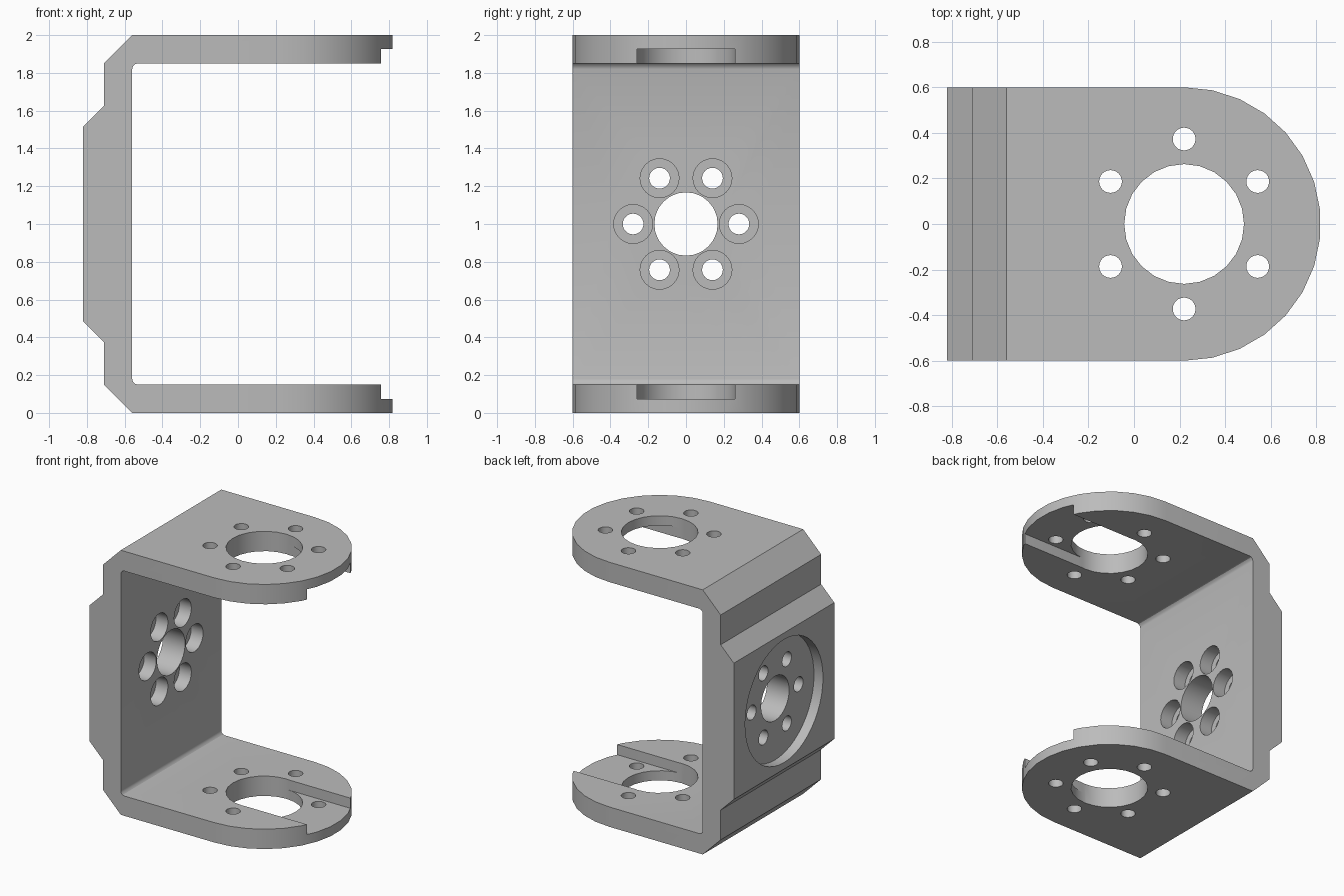
import bpy, bmesh, math
from mathutils import Matrix, Vector

if "Cube" in bpy.data.objects:
    bpy.data.objects.remove(bpy.data.objects["Cube"])

metal = bpy.data.materials.new("grey metal")
metal.diffuse_color = (0.5, 0.5, 0.5, 1)
metal.use_nodes = True
metal.node_tree.nodes["Principled BSDF"].inputs["Base Color"].default_value = metal.diffuse_color


def add_prism(name, points, extrude):
    """Closed outline pushed along a vector."""
    bm = bmesh.new()
    face = bm.faces.new([bm.verts.new(p) for p in points])
    out = bmesh.ops.extrude_face_region(bm, geom=[face])
    verts = [v for v in out["geom"] if isinstance(v, bmesh.types.BMVert)]
    bmesh.ops.translate(bm, verts=verts, vec=extrude)
    bmesh.ops.recalc_face_normals(bm, faces=bm.faces)
    mesh = bpy.data.meshes.new(name)
    bm.to_mesh(mesh)
    bm.free()
    obj = bpy.data.objects.new(name, mesh)
    bpy.context.collection.objects.link(obj)
    mesh.materials.append(metal)
    return obj


def apply_cut(target, cutter, operation="DIFFERENCE"):
    mod = target.modifiers.new("cut", "BOOLEAN")
    mod.operation, mod.solver, mod.object = operation, "EXACT", cutter
    bpy.context.view_layer.objects.active = target
    bpy.ops.object.modifier_apply(modifier=mod.name)
    bpy.data.objects.remove(cutter, do_unlink=True)


def circle(r, n):
    return [(r * math.cos(2 * math.pi * i / n), r * math.sin(2 * math.pi * i / n)) for i in range(n)]


def cut_upright(target, x, y, r, n=24):
    pts = [(x + a, y + b, -0.1) for a, b in circle(r, n)]
    apply_cut(target, add_prism("cutter", pts, Vector((0, 0, 2.2))))


def cut_along_x(target, y, z, r, x0, x1, n=24):
    pts = [(x0, y + a, z + b) for a, b in circle(r, n)]
    apply_cut(target, add_prism("cutter", pts, Vector((x1 - x0, 0, 0))))


# Side profile of the U bracket: lower half, then mirrored about z = 1
fillet = 0.03
inner = [(-0.56 + fillet * (1 - math.cos(a)), 0.15 + fillet * (1 - math.sin(a)))
         for a in (math.radians(d) for d in (90, 60, 30, 0))]
lower = [(-0.82, 0.485), (-0.71, 0.375), (-0.71, 0.15), (-0.56, 0), (1, 0), (1, 0.15)] + inner
profile = lower + [(x, 2 - z) for x, z in reversed(lower)]
bracket = add_prism("u_bracket", [(x, -0.7, z) for x, z in profile], Vector((0, 1.4, 0)))

# Rounded arm ends
arc = [(0.22 + 0.6 * math.cos(math.radians(a)), 0.6 * math.sin(math.radians(a)))
       for a in range(90, -91, -12)]
plan = [(-1, -0.6), (-1, 0.6)] + arc
apply_cut(bracket, add_prism("plan", [(x, y, -0.1) for x, y in plan], Vector((0, 0, 2.2))), "INTERSECT")

# Slots on the inside of both arms, in one cut
slot = [(0.22, -0.26), (1, -0.26), (1, 0.26), (0.22, 0.26)]
apply_cut(bracket, add_prism("slot", [(x, y, 0.073) for x, y in slot], Vector((0, 0, 1.854))))

# Bearing and screw holes in both arms
cut_upright(bracket, 0.22, 0, 0.263)
for k in range(6):
    a = math.radians(30 + 60 * k)
    cut_upright(bracket, 0.22 + 0.373 * math.cos(a), 0.373 * math.sin(a), 0.05)

# Round recess, centre hole and counterbored screw holes in the back plate
cut_along_x(bracket, 0, 1, 0.465, -0.9, -0.745, 48)
cut_along_x(bracket, 0, 1, 0.168, -0.9, -0.4)
for k in range(6):
    a = math.radians(60 * k)
    y, z = 0.28 * math.cos(a), 1 + 0.28 * math.sin(a)
    cut_along_x(bracket, y, z, 0.055, -0.9, -0.4)
    cut_along_x(bracket, y, z, 0.103, -0.66, -0.4)

# Smooth curves, crisp edges
bpy.ops.object.select_all(action="DESELECT")
bracket.select_set(True)
bpy.context.view_layer.objects.active = bracket
bpy.ops.object.shade_smooth_by_angle(angle=math.radians(30))
